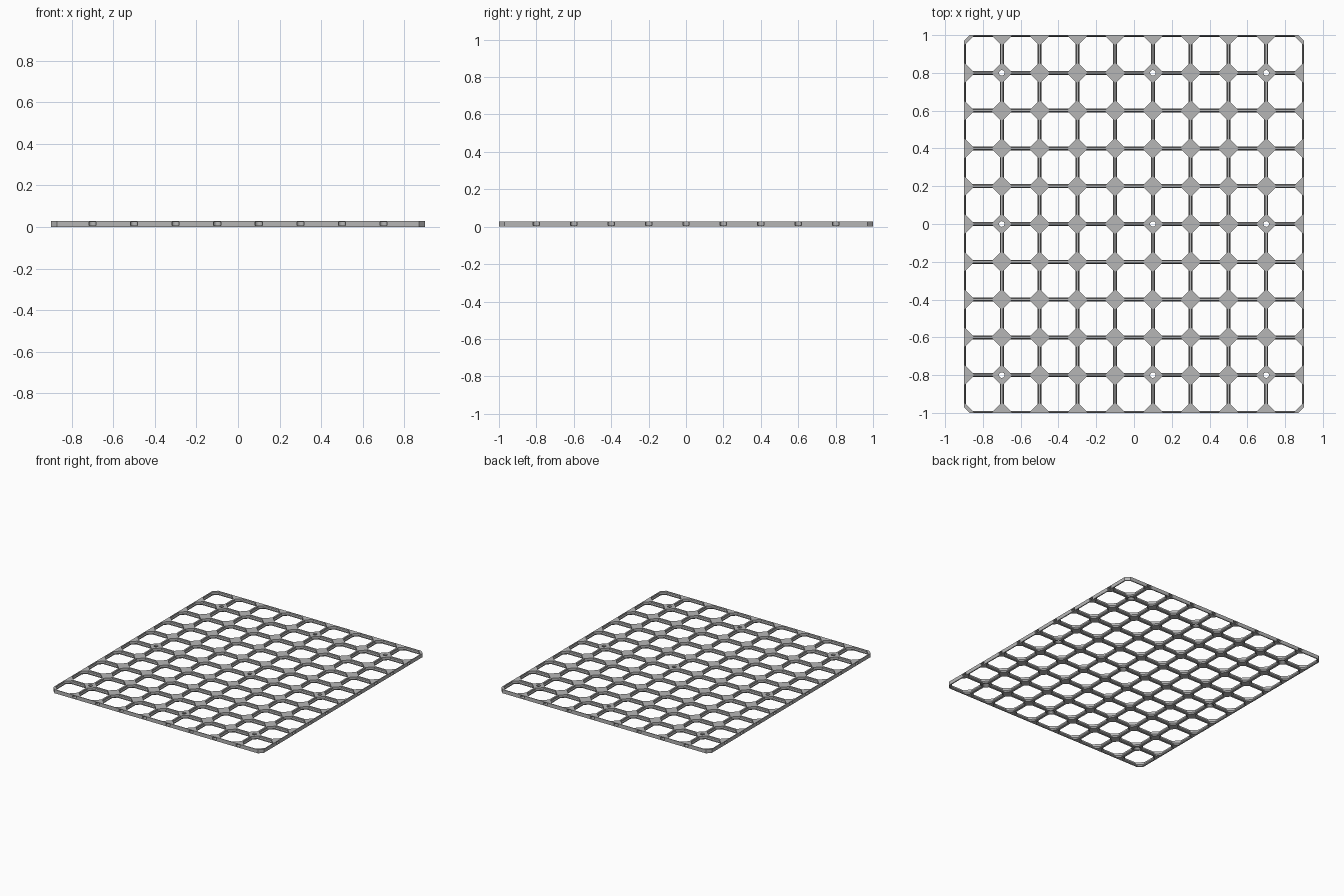
import bpy, bmesh, math
from mathutils import Vector, Matrix

if "Cube" in bpy.data.objects:
    bpy.data.objects.remove(bpy.data.objects["Cube"])

S = 1 / 140            # plan units to scene units
COLS, ROWS, T, H = 9, 10, 28.0, 4.0
HX, HY = COLS * T / 2, ROWS * T / 2

grey = bpy.data.materials.new("light grey")
grey.diffuse_color = (0.47, 0.47, 0.47, 1)
grey.use_nodes = True
grey.node_tree.nodes["Principled BSDF"].inputs["Base Color"].default_value = grey.diffuse_color


def finish(bm, name):
    bmesh.ops.remove_doubles(bm, verts=bm.verts, dist=0.001)
    bmesh.ops.recalc_face_normals(bm, faces=bm.faces)
    bmesh.ops.scale(bm, vec=(S, S, S), verts=bm.verts)
    me = bpy.data.meshes.new(name)
    bm.to_mesh(me)
    bm.free()
    me.materials.append(grey)
    ob = bpy.data.objects.new(name, me)
    bpy.context.collection.objects.link(ob)
    return ob


def loft(bm, rings, caps=True):
    """Skin a stack of closed rings."""
    rows = [[bm.verts.new(p) for p in r] for r in rings]
    n = len(rows[0])
    for a, b in zip(rows, rows[1:]):
        for i in range(n):
            j = (i + 1) % n
            bm.faces.new((a[i], a[j], b[j], b[i]))
    if caps:
        bm.faces.new(rows[0][::-1])
        bm.faces.new(rows[-1])
    return rows


def octagon(cx, cy, z, w, c):
    """Cell opening: w = bar half width, c = reach of the corner web."""
    a, b = T / 2 - w, T / 2 - c + w
    pts = [(a, -b), (a, b), (b, a), (-b, a), (-a, b), (-a, -b), (-b, -a), (b, -a)]
    return [Vector((cx + x, cy + y, z)) for x, y in pts]


# Lattice: each cell is a lofted octagonal opening inside a square
levels = [(0, 1.1, 5.90), (0.4, 1.5, 6.46), (1.4, 1.5, 7.88), (2.4, 0.8, 7.88), (H, 0.8, 7.88)]
h = T / 2
corners = [(h, -h), (h, h), (-h, h), (-h, -h)]
bm = bmesh.new()
for col in range(COLS):
    for row in range(ROWS):
        cx, cy = -HX + T * (col + 0.5), -HY + T * (row + 0.5)
        rows = loft(bm, [octagon(cx, cy, *l) for l in levels], caps=False)
        squares = []
        for ring, z in ((rows[0], 0), (rows[-1], H)):
            sq = [bm.verts.new((cx + x, cy + y, z)) for x, y in corners]
            squares.append(sq)
            for i in range(4):
                j = (i + 1) % 4
                bm.faces.new((sq[i], sq[j], ring[2 * i + 1], ring[2 * i]))
                bm.faces.new((sq[j], ring[(2 * i + 2) % 8], ring[2 * i + 1]))
        # outer walls on border cells only
        border = (col == COLS - 1, row == ROWS - 1, col == 0, row == 0)
        lo, hi = squares
        for i in range(4):
            if border[i]:
                j = (i + 1) % 4
                bm.faces.new((lo[i], lo[j], hi[j], hi[i]))
grid = finish(bm, "grid_panel")

# Cutters: connector slots, screw holes and clipped outer corners
bm = bmesh.new()
half = [(-1, 2.4), (0.1, 2.4), (0.6, 2.45), (1.1, 2.6)]
arc = [(2.4 + 2.6 * math.sin(math.pi * k / 12), 2.6 * math.cos(math.pi * k / 12)) for k in range(13)]
slot = half + arc + [(u, -v) for u, v in reversed(half)]


def add_slot(x, y, angle):
    m = Matrix.Translation((x, y, 0)) @ Matrix.Rotation(angle, 4, 'Z')
    loft(bm, [[m @ Vector((u, v, z)) for u, v in slot] for z in (1.0, 3.4)])


for i in range(1, COLS):
    x = -HX + T * i
    add_slot(x, -HY, math.pi / 2)
    add_slot(x, HY, -math.pi / 2)
for i in range(1, ROWS):
    y = -HY + T * i
    add_slot(-HX, y, 0)
    add_slot(HX, y, math.pi)

# countersunk screw holes
for x in (-98, 14, 98):
    for y in (-112, 0, 112):
        loft(bm, [[(x + r * math.cos(k * math.pi / 12), y + r * math.sin(k * math.pi / 12), z)
                   for k in range(24)] for r, z in ((3.6, -1), (3.6, 1), (2.05, 2.55), (2.05, 5))])

# corner clips
for sx in (-1, 1):
    for sy in (-1, 1):
        tri = [(HX + 2, HY - 6.2), (HX + 2, HY + 2), (HX - 6.2, HY + 2)]
        loft(bm, [[(sx * x, sy * y, z) for x, y in tri] for z in (-1, 5)])
cutter = finish(bm, "cutter")
cutter.hide_render = True
cutter.hide_set(True)

mod = grid.modifiers.new("cuts", 'BOOLEAN')
mod.operation = 'DIFFERENCE'
mod.solver = 'EXACT'
mod.object = cutter
